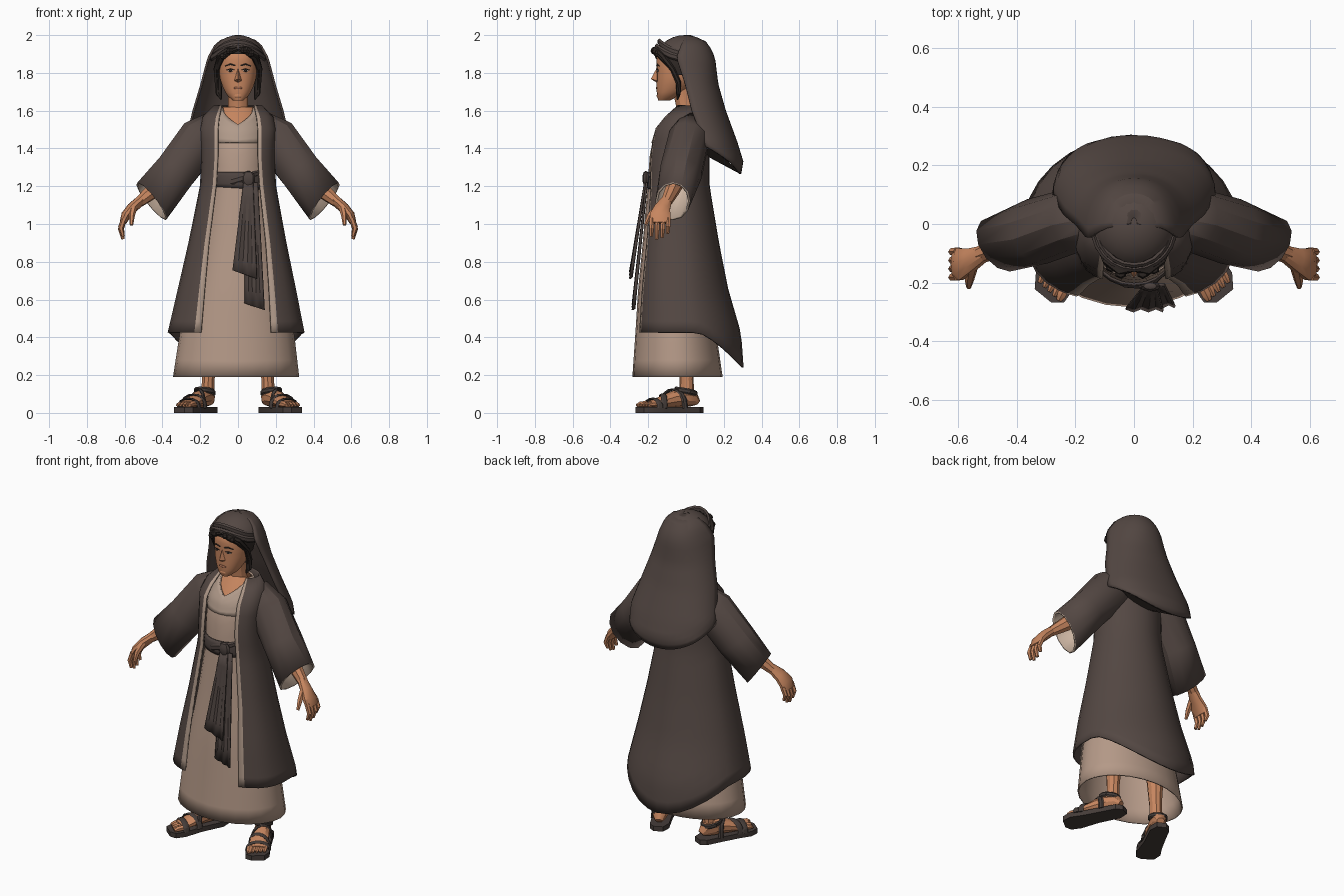
import bpy, bmesh, math
from mathutils import Vector, Matrix

if "Cube" in bpy.data.objects:
    bpy.data.objects.remove(bpy.data.objects["Cube"])

PI = math.pi
Z = Vector((0, 0, 1))
I4 = Matrix.Identity(4)


def mat(name, r, g, b):
    m = bpy.data.materials.new(name)
    m.diffuse_color = (r, g, b, 1)
    m.use_nodes = True
    m.node_tree.nodes["Principled BSDF"].inputs["Base Color"].default_value = m.diffuse_color
    return m


COAT = mat("dark brown cloth", .088, .064, .056)
ROBE = mat("beige cloth", .46, .32, .245)
TRIM = mat("pale trim", .44, .325, .255)
LINING = mat("cream lining", .60, .46, .36)
SASH = mat("sash brown", .075, .056, .05)
SKIN = mat("skin", .57, .238, .115)
LEATHER = mat("sandal leather", .06, .046, .041)
HAIR = mat("dark hair", .028, .021, .018)
LIPS = mat("lips", .36, .14, .078)
EYE = mat("eye white", .48, .40, .34)


def finish(name, bm, mats, mirror=False, thick=0, inner=0, M=I4):
    bm.transform(M)
    me = bpy.data.meshes.new(name)
    bm.to_mesh(me)
    bm.free()
    ob = bpy.data.objects.new(name, me)
    bpy.context.collection.objects.link(ob)
    for m in mats:
        me.materials.append(m)
    if thick:
        s = ob.modifiers.new("thickness", 'SOLIDIFY')
        s.thickness = thick
        s.offset = -1 if inner else 0
        s.material_offset = s.material_offset_rim = inner
    if mirror:
        ob.modifiers.new("mirror", 'MIRROR')
    return ob


def grid(rows, close=False, cap=False, edge=0):
    bm = bmesh.new()
    vs = [[bm.verts.new(p) for p in r] for r in rows]
    n = len(rows[0])
    for a, b in zip(vs, vs[1:]):
        for j in range(n if close else n - 1):
            k = (j + 1) % n
            f = bm.faces.new((a[j], a[k], b[k], b[j]))
            f.material_index = int(edge > 0 and (j < edge or j >= n - 1 - edge))
    if cap:
        bm.faces.new(vs[0][::-1])
        bm.faces.new(vs[-1])
    return bm


def loft(name, rings, mats, up=Z, n=8, cap=True, M=I4, **kw):
    """Tube along (point, radius along up, radius across[, fixed up]) rings."""
    ps = [Vector(r[0]) for r in rings]
    rows = []
    for i, r in enumerate(rings):
        d = (ps[min(i + 1, len(ps) - 1)] - ps[max(i - 1, 0)]).normalized()
        u = Vector(up)
        u = (u - d * u.dot(d)).normalized()
        v = d.cross(u)
        if len(r) > 3:
            u = Vector(r[3])
        rows.append([ps[i] + u * r[1] * math.cos(2 * PI * k / n) + v * r[2] * math.sin(2 * PI * k / n)
                     for k in range(n)])
    return finish(name, grid(rows, True, cap), mats, M=M, **kw)


def sample(table, z):
    z = min(max(z, table[0][0]), table[-1][0])
    for a, b in zip(table, table[1:]):
        if z <= b[0]:
            t = (z - a[0]) / (b[0] - a[0])
            return [p + (q - p) * t for p, q in zip(a[1:], b[1:])]


def shell(name, table, mats, zlo, zhi, rows=16, cols=24, power=1, back=1, grow=0, edge=None, **kw):
    """Draped surface from (z, cx, cy, rx, ry, half opening) sections; u runs round from the front."""
    us = [i / cols for i in range(cols + 1)]
    if edge:
        us = [0, edge] + [u for u in us if edge < u < 1 - edge] + [1 - edge, 1]
    pts = []
    for i in range(rows + 1):
        row = []
        for u in us:
            z = zlo(u) + (zhi(u) - zlo(u)) * i / rows
            cx, cy, rx, ry, op = sample(table, z)
            p0 = math.asin(min(1, (op / rx) ** (1 / power)))
            phi = p0 + u * (2 * PI - 2 * p0)
            s, c = math.sin(phi), math.cos(phi)
            p = power if c > 0 else back
            row.append((cx + (rx + grow) * math.copysign(abs(s) ** p, s),
                        cy - (ry + grow) * math.copysign(abs(c) ** p, c), z))
        pts.append(row)
    bm = grid(pts, edge=1 if edge else 0)
    bmesh.ops.remove_doubles(bm, verts=bm.verts, dist=1e-5)
    return finish(name, bm, mats, **kw)


def ball(name, loc, scale, m, seg=10, mirror=False):
    bm = bmesh.new()
    bmesh.ops.create_uvsphere(bm, u_segments=seg, v_segments=seg // 2 + 1, radius=1)
    return finish(name, bm, [m], mirror, M=Matrix.Translation(loc) @ Matrix.Diagonal((*scale, 1)))


# Robe, yoke and the skin beneath the V neckline
robe = [(.19, -.01, -.045, .33, .235, 0), (.45, -.005, -.055, .295, .207, 0), (.65, 0, -.06, .25, .19, 0),
        (.9, 0, -.06, .2, .165, 0), (1.2, 0, -.045, .155, .155, 0), (1.4, 0, -.035, .16, .15, 0),
        (1.5, 0, -.025, .15, .13, 0), (1.57, 0, -.01, .12, .09, 0), (1.62, 0, 0, .09, .055, 0)]
neckline = lambda u: 1.62 - .095 * max(0, 1 - min(u, 1 - u) * 2 * PI / 1.1)
shell("robe", robe, [ROBE], lambda u: .19, neckline, thick=.008)
shell("robe_yoke", robe, [TRIM], lambda u: 1.43, neckline, rows=6, grow=.005, thick=.004)
shell("upper_chest", robe, [SKIN], lambda u: 1.48, lambda u: 1.62, rows=5, grow=-.008)

# Open coat with a pale border and a hem that drops at the back
coat = [(.24, -.01, .03, .365, .27, .19), (.42, -.01, .015, .36, .272, .185), (.65, -.006, -.012, .31, .232, .17),
        (.9, -.003, -.025, .255, .195, .15), (1.2, 0, -.037, .197, .157, .115), (1.35, 0, -.037, .19, .157, .105),
        (1.5, 0, -.025, .2, .143, .105), (1.57, 0, 0, .182, .11, .098), (1.625, 0, .02, .125, .07, .085)]
shell("coat", coat, [COAT, TRIM], lambda u: .425 - .185 * max(0, -math.cos(2 * PI * u)) ** 1.4,
      lambda u: 1.625, rows=20, cols=26, power=.68, back=1.08, edge=.022, thick=.01)

# Wide sleeves with a pale lining
loft("sleeves", [((.10, .03, 1.52), .09, .085), ((.2, .015, 1.45), .12, .11), ((.33, -.025, 1.28), .115, .115),
                 ((.457, -.07, 1.12), .125, .098, (.6, 0, .8))], [COAT, LINING], n=12, cap=False, mirror=True,
     thick=.012, inner=1)

# Forearms, hands and fingers
loft("forearms", [((.36, -.03, 1.26), .045, .045), ((.45, -.075, 1.175), .042, .038),
                  ((.525, -.105, 1.115), .029, .03)], [SKIN], mirror=True)
loft("palms", [((.51, -.10, 1.13), .027, .028), ((.56, -.125, 1.085), .029, .044), ((.594, -.137, 1.045), .026, .058),
               ((.61, -.137, 1.005), .017, .056)], [SKIN], up=(1, 0, .5), n=10, mirror=True)
for k, ln in enumerate((.085, .1, .092, .07)):
    y = -.18 + .029 * k
    loft(f"finger_{k + 1}", [((.602, y, 1.03), .015, .0145), ((.62, y - .002, 1.02 - ln * .5), .0145, .0135),
                             ((.608, y - .004, 1.02 - ln), .009, .009)], [SKIN], up=(1, 0, 0), n=6, mirror=True)
loft("thumbs", [((.55, -.14, 1.095), .02, .02), ((.562, -.192, 1.045), .016, .016),
                ((.564, -.215, .995), .009, .009)], [SKIN], up=(1, 0, 0), n=6, mirror=True)

# Sash, knot and pleated hanging ends
sash = [(1.18, 0, -.055, .156, .152, 0), (1.235, 0, -.055, .158, .158, 0), (1.29, 0, -.05, .155, .152, 0)]
shell("sash", sash, [SASH], lambda u: 1.19 - .01 * math.sin(2 * PI * u), lambda u: 1.275, rows=4, thick=.008)
loft("sash_wrap", [((-.11, -.16, 1.22), .014, .008), ((-.03, -.21, 1.225), .02, .008), ((.05, -.215, 1.25), .02, .01),
                   ((.11, -.16, 1.27), .014, .008)], [SASH], n=6)
ball("sash_knot", (.055, -.212, 1.24), (.038, .02, .042), SASH, 8)


def tail(name, top, left, right, ytop, ybot):
    rows = []
    for i in range(7):
        t = 1 - i / 6
        row = []
        for j in range(6):
            s = j / 5
            x0 = top[0] + (top[1] - top[0]) * s
            x1 = left[0] + (right[0] - left[0]) * s
            zb = left[1] + (right[1] - left[1]) * s
            row.append((x0 + (x1 - x0) * t, ytop + (ybot - ytop) * t + (.001 + .004 * t) * (-1) ** j,
                        1.22 + (zb - 1.22) * t))
        rows.append(row)
    finish(name, grid(rows), [SASH], thick=.01)


tail("sash_end_long", (.04, .105), (.035, .58), (.14, .545), -.208, -.278)
tail("sash_end_short", (.03, .08), (-.028, .755), (.1, .71), -.216, -.292)

# Head, neck and face
head = [(1.655, 0, -.115, .028, .032, 0), (1.67, 0, -.102, .05, .05, 0), (1.71, 0, -.073, .076, .083, 0),
        (1.76, 0, -.053, .094, .103, 0), (1.82, 0, -.043, .103, .113, 0), (1.88, 0, -.037, .102, .121, 0),
        (1.95, 0, -.03, .08, .095, 0)]
shell("head", head, [SKIN], lambda u: 1.655, lambda u: 1.95, rows=14, cols=18, power=.88, back=.9)
loft("neck", [((0, .01, 1.5), .06, .075), ((0, 0, 1.61), .048, .052), ((0, -.025, 1.74), .052, .055)],
     [SKIN], up=(0, 1, 0), n=12)
bm = bmesh.new()
bridge, tip, base, lo, ro = [bm.verts.new(p) for p in (
    (0, -.15, 1.835), (0, -.186, 1.768), (0, -.15, 1.745), (-.024, -.146, 1.757), (.024, -.146, 1.757))]
for f in ((bridge, lo, tip), (bridge, tip, ro), (tip, lo, base), (tip, base, ro)):
    bm.faces.new(f)
finish("nose", bm, [SKIN])
ball("chin", (0, -.138, 1.679), (.03, .018, .018), SKIN)
ball("eyes", (.04, -.149, 1.812), (.017, .005, .007), EYE, mirror=True)
ball("irises", (.04, -.153, 1.812), (.008, .003, .007), HAIR, 8, True)
loft("eyelids", [((.02, -.153, 1.815), .002, .003), ((.04, -.155, 1.821), .003, .003),
                 ((.06, -.147, 1.815), .002, .003)], [HAIR], n=5, mirror=True)
loft("eyebrows", [((.015, -.155, 1.838), .004, .003), ((.04, -.153, 1.845), .005, .003),
                  ((.068, -.141, 1.836), .002, .003)], [HAIR], n=5, mirror=True)
ball("mouth", (0, -.154, 1.72), (.025, .006, .007), LIPS)

# Hair: crown plus parted wavy locks tucked behind the cheeks
shell("hair_crown", head, [HAIR],
      lambda u: 1.9 - .11 * min(1, max(0, (4 * min(u, 1 - u) - .6) / .4)), lambda u: 1.95,
      rows=5, cols=24, power=.88, back=.9, grow=.01)
for k, (dx, dz, r) in enumerate(((0, 0, .018), (.008, .012, .016))):
    loft(f"hair_lock_{k + 1}", [((.0, -.15, 1.93 + dz), r * .7, r * .7), ((.045, -.16, 1.914 + dz), r, r),
                                ((.086 + dx, -.125, 1.883 + dz), r, r), ((.107 + dx, -.07, 1.82), r * .8, r),
                                ((.102 + dx, -.04, 1.75), r * .8, r * .9), ((.098 + dx, -.04, 1.69), r * .7, r * .8),
                                ((.088, -.045, 1.66), .005, .005)], [HAIR], up=(0, .3, 1), n=6, mirror=True)
for k, p in enumerate(((.03, -.17, 1.92), (.068, -.155, 1.902), (-.045, -.17, 1.915), (-.078, -.148, 1.888))):
    ball(f"curl_{k + 1}", p, (.02, .017, .018), HAIR, 6)

# Head veil, crown cap and folded headband
veil = [(1.26, 0, .15, .225, .135, .225), (1.33, 0, .14, .262, .158, .262), (1.43, 0, .095, .275, .172, .275),
        (1.6, 0, .03, .235, .175, .235), (1.74, 0, -.005, .193, .17, .193), (1.88, 0, -.05, .156, .198, .156),
        (1.95, 0, -.025, .117, .14, .117), (1.985, 0, -.005, .068, .08, .068), (1.996, 0, .0, .01, .02, .01)]
shell("veil", veil, [COAT], lambda u: 1.41 - .145 * math.sin(PI * u), lambda u: 1.996, rows=22, cols=20,
      back=.92, thick=.012)
# underside of the veil folding back to the coat
under = []
for t in (0, .5, 1):
    row = []
    for k in range(13):
        s = math.sin(PI * k / 12)
        z = 1.41 - .145 * s
        cx, cy, rx, ry, _ = sample(veil, z)
        x = rx * math.cos(PI * k / 12)
        row.append((x * (1 - .35 * t), (cy + ry * s) * (1 - t) + (.04 + .06 * s) * t, z + .1 * t))
    under.append(row)
finish("veil_underfold", grid(under), [COAT])
bm = bmesh.new()
bmesh.ops.create_uvsphere(bm, u_segments=18, v_segments=14, radius=1)
bm.transform(Matrix.Translation((0, -.006, 1.87)) @ Matrix.Diagonal((.145, .154, .13, 1)))
bmesh.ops.bisect_plane(bm, geom=bm.verts[:] + bm.edges[:] + bm.faces[:], plane_co=(0, 0, 1.925),
                       plane_no=(0, 0, 1), clear_inner=True)
finish("veil_crown", bm, [COAT])
for k, (dz, g) in enumerate(((0, 0), (.026, -.014))):
    pts = []
    for i in range(15):
        a = -1.9 + 3.8 * i / 14
        pts.append((((.14 + g) * math.sin(a), -.012 - (.143 + g) * math.cos(a),
                     1.938 + dz - .06 * math.sin(a) ** 2), .018, .01))
    loft(f"headband_{k + 1}", pts, [SASH], n=6)

# Legs, feet and sandals, turned slightly outward
FOOT = (Matrix.Translation((.217, -.085, 0)) @ Matrix.Rotation(math.radians(26), 4, 'Z')
        @ Matrix.Diagonal((1.1, 1.04, 1, 1)))
loft("lower_legs", [((.16, .003, .1), .04, .037), ((.157, .003, .18), .037, .035), ((.15, .005, .4), .055, .052)],
     [SKIN], up=(0, 1, 0), n=10, mirror=True)
loft("feet", [((0, .155, .055), .018, .02), ((0, .13, .075), .043, .036), ((0, .08, .08), .05, .042),
              ((0, .02, .073), .044, .043), ((0, -.06, .056), .028, .05), ((0, -.115, .046), .016, .05)],
     [SKIN], n=10, M=FOOT, mirror=True)
for k in range(5):
    s, r, tip = -.038 + .0195 * k, (.016 if k == 0 else .0115), -.168 + .006 * k
    loft(f"toe_{k + 1}", [((s, -.1, .047), r, r), ((s, tip + .02, .045), r, r), ((s, tip, .04), r * .5, r * .6)],
         [SKIN], n=6, M=FOOT, mirror=True)
bm = bmesh.new()
right = [(.025, .178), (.048, .145), (.05, .06), (.055, -.05), (.064, -.12), (.045, -.17)]
left = [(-.02, -.186), (-.055, -.168), (-.064, -.11), (-.05, 0), (-.05, .13), (-.025, .178)]
f = bm.faces.new([bm.verts.new((x, y, 0)) for x, y in right + left])
top = bmesh.ops.extrude_face_region(bm, geom=[f])
bmesh.ops.translate(bm, verts=[v for v in top['geom'] if isinstance(v, bmesh.types.BMVert)], vec=(0, 0, .03))
bmesh.ops.recalc_face_normals(bm, faces=bm.faces)
finish("sandal_soles", bm, [LEATHER], True, M=FOOT)
for k, (y, h, w, skew, r) in enumerate(((-.095, .05, .06, .01, .018), (-.04, .072, .056, -.02, .017),
                                        (.02, .1, .05, .04, .015))):
    arch = [((w * math.cos(a), y + skew * math.cos(a), .025 + h * math.sin(a) ** .8), r, .006)
            for a in [PI * i / 8 for i in range(9)]]
    loft(f"sandal_strap_{k + 1}", arch, [LEATHER], up=(0, 1, 0), n=6, M=FOOT, mirror=True)
loop = [((.046 * math.cos(a), .09 + .056 * math.sin(a), .112 - .012 * math.sin(a)), .015, .006)
        for a in [2 * PI * i / 12 for i in range(13)]]
loft("ankle_straps", loop, [LEATHER], n=6, M=FOOT, mirror=True)

# Soft shading that keeps strong creases
for ob in bpy.context.scene.objects:
    ob.select_set(True)
    bpy.context.view_layer.objects.active = ob
bpy.ops.object.shade_smooth_by_angle(angle=math.radians(30))
